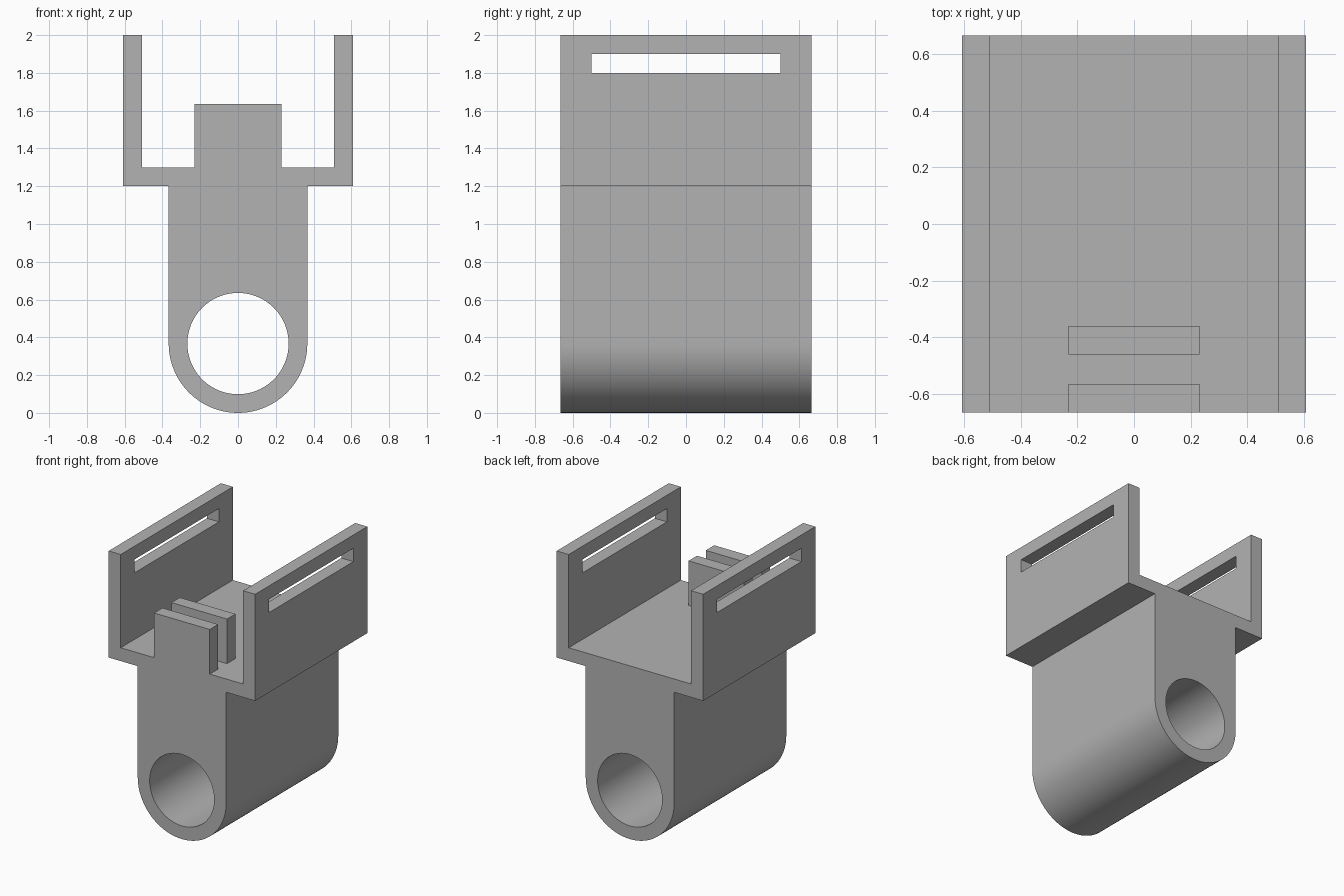
import bpy, bmesh, math

cube = bpy.data.objects.get("Cube")
if cube:
    bpy.data.objects.remove(cube, do_unlink=True)

# Single grey plastic
grey = bpy.data.materials.new("grey plastic")
grey.use_nodes = True
colour = (0.45, 0.45, 0.45, 1)
grey.diffuse_color = colour
grey.node_tree.nodes["Principled BSDF"].inputs["Base Color"].default_value = colour

HALF_DEPTH = 0.665
RADIUS, BORE = 0.367, 0.268
WALL_OUT, WALL_IN = 0.608, 0.508
SHELF, FLOOR, TOP = 1.2, 1.3, 2.0


def extrude_profile(name, points, y0, y1):
    """Extrude an outline in the XZ plane from y0 to y1."""
    bm = bmesh.new()
    face = bm.faces.new([bm.verts.new((x, y0, z)) for x, z in points])
    grown = bmesh.ops.extrude_face_region(bm, geom=[face])["geom"]
    moved = [v for v in grown if isinstance(v, bmesh.types.BMVert)]
    bmesh.ops.translate(bm, verts=moved, vec=(0, y1 - y0, 0))
    bmesh.ops.recalc_face_normals(bm, faces=bm.faces)
    mesh = bpy.data.meshes.new(name)
    bm.to_mesh(mesh)
    bm.free()
    mesh.materials.append(grey)
    obj = bpy.data.objects.new(name, mesh)
    bpy.context.collection.objects.link(obj)
    return obj


def box_outline(half, z0, z1):
    return [(-half, z0), (half, z0), (half, z1), (-half, z1)]


def arc(radius, start, end, steps):
    angles = [start + (end - start) * i / steps for i in range(steps + 1)]
    return [(radius * math.cos(a), RADIUS + radius * math.sin(a)) for a in angles]


def cut(target, cutter):
    mod = target.modifiers.new("cut", "BOOLEAN")
    mod.operation = "DIFFERENCE"
    mod.solver = "EXACT"
    mod.object = cutter
    bpy.context.view_layer.objects.active = target
    bpy.ops.object.modifier_apply(modifier=mod.name)
    bpy.data.objects.remove(cutter, do_unlink=True)


# Bracket: rounded stem below a U-shaped tray
right_side = [(RADIUS, SHELF), (WALL_OUT, SHELF), (WALL_OUT, TOP),
              (WALL_IN, TOP), (WALL_IN, FLOOR)]
left_side = [(-x, z) for x, z in reversed(right_side)]
bracket = extrude_profile("bracket", arc(RADIUS, math.pi, 2 * math.pi, 48)
                          + right_side + left_side, -HALF_DEPTH, HALF_DEPTH)

# Round bore through the stem
cut(bracket, extrude_profile("bore_cutter", arc(BORE, 0, 2 * math.pi, 96)[:-1], -1, 1))

# Strap slots through both side walls
cut(bracket, extrude_profile("slot_cutter", box_outline(1, 1.8, 1.9), -0.5, 0.5))

bpy.ops.object.select_all(action="DESELECT")
bracket.select_set(True)
bpy.context.view_layer.objects.active = bracket
bpy.ops.object.shade_smooth_by_angle(angle=math.radians(30))

# Pair of upright tabs on the tray floor
for name, y in (("front_tab", -HALF_DEPTH), ("rear_tab", -0.46)):
    extrude_profile(name, box_outline(0.231, FLOOR, 1.635), y, y + 0.1)
